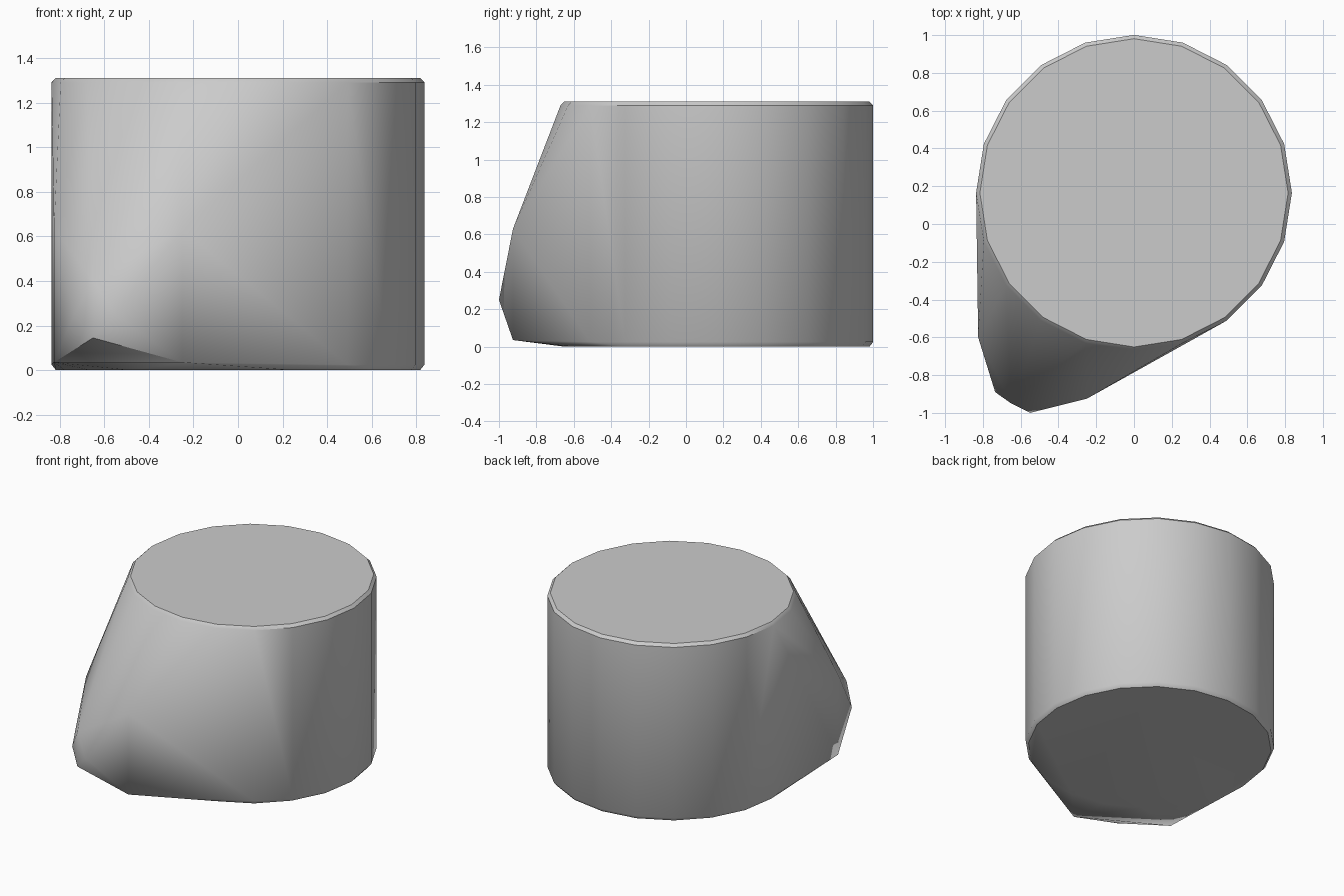
import bpy
import bmesh
import math

# Remove the default cube
cube = bpy.data.objects.get("Cube")
if cube:
    bpy.data.objects.remove(cube, do_unlink=True)

RADIUS, HEIGHT, CENTRE_Y, SIDES = 0.836, 1.31, 0.165, 20
RIM = 0.02

# Single grey material
grey = bpy.data.materials.new("light_grey")
grey.use_nodes = True
colour = (0.6, 0.6, 0.6, 1)
grey.diffuse_color = colour
grey.node_tree.nodes["Principled BSDF"].inputs["Base Color"].default_value = colour

bm = bmesh.new()


def ring(radius, z):
    for i in range(SIDES):
        a = math.tau * i / SIDES
        bm.verts.new((radius * math.cos(a), CENTRE_Y + radius * math.sin(a), z))


# Drum with a narrow chamfer on both rims
for radius, z in ((RADIUS - RIM, 0), (RADIUS, RIM + 0.005),
                  (RADIUS, HEIGHT - RIM), (RADIUS - RIM, HEIGHT)):
    ring(radius, z)

# Upright edges where the spout leaves the drum
for x, y in ((-0.825, -0.6), (-0.25, -0.925)):
    for z in (0.035, 0.63):
        bm.verts.new((x, y, z))

# Blunt tip of the spout
for co in ((-0.735, -0.89, 0.25), (-0.55, -1.0, 0.25),
           (-0.65, -0.95, 0.145), (-0.65, -0.95, 0.4)):
    bm.verts.new(co)

# Wrap drum and spout in one convex skin
hull = bmesh.ops.convex_hull(bm, input=bm.verts[:])
loose = {g for g in hull["geom_interior"] + hull["geom_unused"]
         if isinstance(g, bmesh.types.BMVert)}
bmesh.ops.delete(bm, geom=list(loose), context="VERTS")
bmesh.ops.dissolve_limit(bm, angle_limit=math.radians(0.5),
                         verts=bm.verts[:], edges=bm.edges[:])
bmesh.ops.recalc_face_normals(bm, faces=bm.faces[:])

mesh = bpy.data.meshes.new("spouted_drum")
bm.to_mesh(mesh)
bm.free()
mesh.materials.append(grey)
drum = bpy.data.objects.new("spouted_drum", mesh)
bpy.context.collection.objects.link(drum)

# Smooth sides, crisp rims
bpy.ops.object.select_all(action="DESELECT")
drum.select_set(True)
bpy.context.view_layer.objects.active = drum
bpy.ops.object.shade_smooth_by_angle(angle=math.radians(42))
